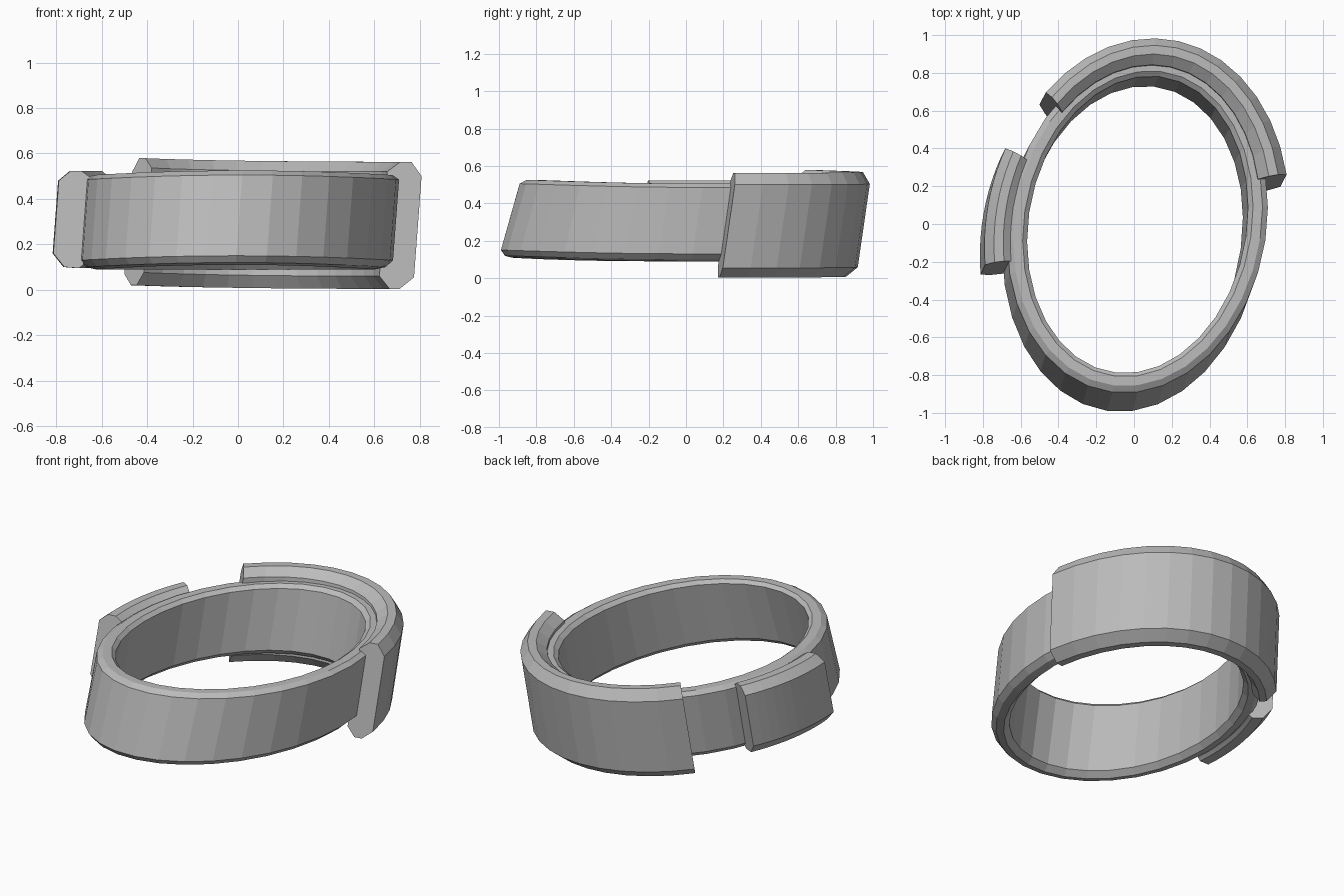
import bpy
import bmesh
from math import sin, cos, radians

if "Cube" in bpy.data.objects:
    bpy.data.objects.remove(bpy.data.objects["Cube"], do_unlink=True)

# Single grey material
grey = bpy.data.materials.new("plain grey")
grey.use_nodes = True
colour = (0.5, 0.5, 0.5, 1)
grey.diffuse_color = colour
grey.node_tree.nodes["Principled BSDF"].inputs["Base Color"].default_value = colour


def ring_point(t, r, z, lift=0):
    """Point on the skewed oval at angle t, offset r outward from the inner wall."""
    drop = (0.5 - z) / 0.4          # 0 near the top rim, 1 near the bottom
    front = max(0, -sin(t))
    x = 0.02 + (0.585 + r) * cos(t) - 0.03 * drop
    y = (0.78 + r) * sin(t) + 0.09 * cos(t) - 0.058 * drop
    y -= 0.055 * front * drop       # lower edge flares at the front
    return x, y, z + 0.02 * front ** 2 + lift


def sweep(name, profile, start, end, steps, closed=False, taper=0, lift=0):
    """Sweep a closed (offset, height) profile along the oval."""
    bm = bmesh.new()
    rows = []
    for i in range(steps if closed else steps + 1):
        f = i / steps
        t = radians(start + (end - start) * f)
        rows.append([bm.verts.new(ring_point(t, r + taper * f * r, z, lift * f ** 3))
                     for r, z in profile])
    n = len(profile)
    for i in range(steps):
        a, b = rows[i], rows[(i + 1) % len(rows)]
        for j in range(n):
            k = (j + 1) % n
            bm.faces.new((a[j], b[j], b[k], a[k]))
    if not closed:
        bm.faces.new(rows[0])
        bm.faces.new(rows[-1])
    bmesh.ops.recalc_face_normals(bm, faces=bm.faces)
    mesh = bpy.data.meshes.new(name)
    bm.to_mesh(mesh)
    bm.free()
    mesh.materials.append(grey)
    obj = bpy.data.objects.new(name, mesh)
    bpy.context.collection.objects.link(obj)
    return obj


# Full oval band with bevelled rims
band = [(0, 0.12), (0, 0.485), (0.025, 0.505), (0.075, 0.505),
        (0.105, 0.485), (0.105, 0.13), (0.075, 0.1), (0.03, 0.09)]
sweep("oval_band", band, 0, 360, 32, closed=True)

# Taller guard wrapping the back and left
guard = [(0.06, 0.06), (0.06, 0.52), (0.115, 0.563), (0.165, 0.563),
         (0.215, 0.5), (0.215, 0.055), (0.155, 0.004), (0.11, 0.004)]
sweep("back_guard", guard, 10, 129, 13, taper=-0.12, lift=0.016)

# Short raised pad on the right side
pad = [(0.09, 0.11), (0.09, 0.495), (0.13, 0.522), (0.18, 0.522),
       (0.228, 0.48), (0.228, 0.16), (0.175, 0.1), (0.11, 0.095)]
sweep("right_pad", pad, 187, 151, 10, taper=-0.06)
